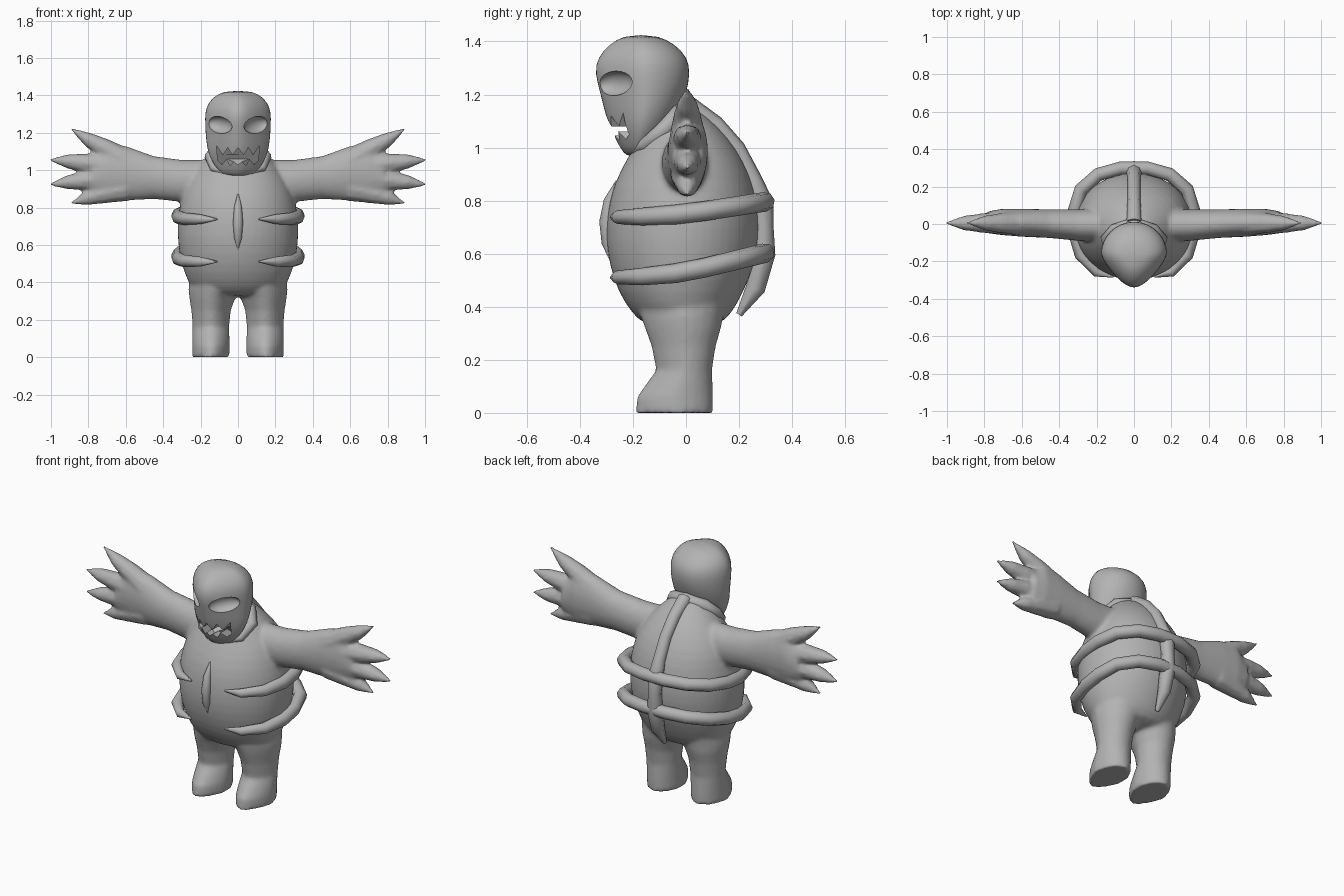
import bpy, bmesh, math

cube = bpy.data.objects.get("Cube")
if cube:
    bpy.data.objects.remove(cube, do_unlink=True)

grey = bpy.data.materials.new("plain grey")
grey.use_nodes = True
colour = (0.45, 0.45, 0.45, 1)
grey.diffuse_color = colour
grey.node_tree.nodes["Principled BSDF"].inputs["Base Color"].default_value = colour


def add(name, data):
    obj = bpy.data.objects.new(name, data)
    bpy.context.scene.collection.objects.link(obj)
    return obj


def select(objs):
    bpy.ops.object.select_all(action='DESELECT')
    for o in objs:
        o.select_set(True)
    bpy.context.view_layer.objects.active = objs[0]


def bake(obj):
    """Turn curves and modifiers into plain mesh."""
    select([obj])
    bpy.ops.object.convert(target='MESH')
    return obj


def subdivide(obj):
    sub = obj.modifiers.new("round", 'SUBSURF')
    sub.levels = sub.render_levels = 1
    return bake(obj)


def finish(obj, angle=75):
    bake(obj)
    obj.data.materials.clear()
    obj.data.materials.append(grey)
    bpy.ops.object.shade_smooth_by_angle(angle=math.radians(angle))


def loft(name, rings):
    """Closed skin through rings of points."""
    bm = bmesh.new()
    loops = [[bm.verts.new(p) for p in ring] for ring in rings]
    n = len(loops[0])
    for a, b in zip(loops, loops[1:]):
        for i in range(n):
            j = (i + 1) % n
            bm.faces.new((a[i], a[j], b[j], b[i]))
    bm.faces.new(loops[0])
    bm.faces.new(loops[-1])
    bmesh.ops.recalc_face_normals(bm, faces=bm.faces)
    mesh = bpy.data.meshes.new(name)
    bm.to_mesh(mesh)
    bm.free()
    return add(name, mesh)


def level_ring(z, front, back, half, centre=0, pinch=0, n=24):
    """Flat oval at one height; pinch narrows its front."""
    pts = []
    for i in range(n):
        t = math.tau * i / n
        c, s = math.cos(t), math.sin(t)
        squeeze = 1 - pinch * max(-s, 0)
        pts.append((centre + half * c * squeeze,
                    (front + back) / 2 + (back - front) / 2 * s, z))
    return pts


def arm_ring(x, low, high, front, back, n=24):
    turns = [math.tau * i / n for i in range(n)]
    return [(x, (front + back) / 2 + (back - front) / 2 * math.cos(t),
             (low + high) / 2 + (high - low) / 2 * math.sin(t)) for t in turns]


def tube(name, points, radii):
    """Round bar through points with a radius at each."""
    curve = bpy.data.curves.new(name, 'CURVE')
    curve.dimensions = '3D'
    curve.bevel_depth = 1
    curve.bevel_resolution = 2
    curve.use_fill_caps = True
    spline = curve.splines.new('POLY')
    spline.points.add(len(points) - 1)
    for sp, p, r in zip(spline.points, points, radii):
        sp.co = (*p, 1)
        sp.radius = r
    return bake(add(name, curve))


# Torso
TORSO = [(.32, -.15, .12, .2), (.375, -.205, .175, .255), (.45, -.255, .215, .29),
         (.55, -.29, .26, .317), (.65, -.305, .277, .327), (.75, -.3, .277, .325),
         (.85, -.28, .26, .306), (.95, -.23, .22, .272), (1.04, -.175, .16, .204),
         (1.11, -.145, .09, .134), (1.165, -.12, .02, .07)]
body = subdivide(loft("body", [level_ring(*r) for r in TORSO]))
limbs = [body]

# Legs, arms and clawed fingers
LEG = [(0, -.19, .102, .1, .145), (.06, -.185, .102, .101, .145), (.11, -.15, .1, .1, .145),
       (.16, -.112, .098, .098, .145), (.25, -.13, .112, .106, .144),
       (.32, -.155, .132, .124, .137), (.36, -.17, .14, .14, .125), (.42, -.18, .15, .13, .13)]
ARM = [(.1, .8, 1.055, -.1, .085), (.3, .83, 1.055, -.09, .078),
       (.45, .845, 1.075, -.075, .078), (.6, .837, 1.13, -.068, .082),
       (.7, .835, 1.14, -.06, .082), (.78, .865, 1.065, -.05, .068)]
FINGERS = [((.6, 1.05), (.72, 1.12), (.8, 1.163), (.9, 1.226)),
           ((.63, 1.02), (.81, 1.037), (.91, 1.047), (1.014, 1.056)),
           ((.63, .95), (.81, .945), (.91, .935), (1.014, .922)),
           ((.6, .9), (.73, .873), (.81, .85), (.898, .82))]
for s in (1, -1):
    limbs.append(loft("leg", [level_ring(*r[:4], centre=s * r[4], pinch=.25) for r in LEG]))
    limbs.append(loft("arm", [arm_ring(s * r[0], *r[1:]) for r in ARM]))
    for path in FINGERS:
        pts = [(s * x, 0.005, z) for x, z in path]
        limbs.append(tube("finger", pts, (.068, .054, .04, .004)))

# Fuse the limbs into one smooth skin
select(limbs)
bpy.ops.object.join()
remesh = body.modifiers.new("fuse", 'REMESH')
remesh.mode = 'VOXEL'
remesh.voxel_size = .011
soften = body.modifiers.new("soften", 'SMOOTH')
soften.factor = .5
soften.iterations = 6
finish(body, 60)

# Head
HEAD = [(.965, -.225, -.16, .07), (1.0, -.25, -.12, .112), (1.06, -.28, -.07, .15),
        (1.12, -.305, -.035, .17), (1.2, -.322, .003, .177), (1.28, -.347, .018, .181),
        (1.34, -.335, .008, .174), (1.39, -.29, -.04, .138), (1.425, -.23, -.11, .075)]
head = subdivide(loft("head", [level_ring(*r, pinch=.42) for r in HEAD]))

# Eye sockets and jagged mouth are cut from the head
cutters = []
for s in (1, -1):
    bpy.ops.mesh.primitive_uv_sphere_add(segments=24, ring_count=12, radius=1,
                                         location=(s * .098, -.268, 1.242),
                                         rotation=(0, s * math.radians(-6), s * math.radians(45)))
    eye = bpy.context.object
    eye.name = "eye_cutter"
    eye.scale = (.088, .04, .046)
    cutters.append(eye)
half = [(0, 1.12), (.03, 1.08), (.055, 1.12), (.08, 1.08), (.115, 1.13),
        (.108, 1.05), (.085, 1.03), (.062, 1.06), (.042, 1.025), (.02, 1.045), (0, 1.03)]
outline = half + [(-x, z) for x, z in half[-2:0:-1]]
mouth_front = [(x, -.5, z) for x, z in outline]
mouth_back = [(x, -.262 + (1.12 - z) * .45 + abs(x) * .7, z) for x, z in outline]
cutters.append(loft("mouth_cutter", [mouth_front, mouth_back]))
for c in cutters:
    c.hide_render = True
    cut = head.modifiers.new("cut", 'BOOLEAN')
    cut.operation = 'DIFFERENCE'
    cut.solver = 'EXACT'
    cut.object = c
finish(head, 35)
for c in cutters:
    bpy.data.objects.remove(c, do_unlink=True)

# Ribs wrap from the back to tapered tips on the belly
RIB = [(.11, -.283), (.2, -.258), (.285, -.165), (.318, -.04), (.318, .07),
       (.283, .185), (.19, .265), (.07, .298)]
for name, base, rise in (("upper_rib", .75, .046), ("lower_rib", .53, .073)):
    side = [(x, y, base + rise * max(y, -.2) / .3 * (1 if y > 0 else .4)) for x, y in RIB]
    path = side + [(-x, y, z) for x, y, z in reversed(side)]
    sizes = [.004, .026, .033] + [.037] * 5
    finish(tube(name, path, sizes + sizes[::-1]))

# Spine
SPINE = [(.005, 1.155), (.11, 1.085), (.19, .995), (.25, .88), (.285, .79), (.292, .7),
         (.292, .6), (.262, .47), (.2, .37)]
finish(tube("spine", [(0, y, z) for y, z in SPINE],
            (.042, .036, .035, .036, .045, .038, .045, .037, .012)))

# Breastbone
CHEST = [(-.285, .575), (-.297, .64), (-.3, .72), (-.289, .8), (-.262, .875)]
finish(tube("breastbone", [(0, y, z) for y, z in CHEST], (.003, .021, .027, .021, .003)))

# Collar around the neck
COLLAR = [(.07, -.195, .985), (.125, -.155, 1.01), (.147, -.08, 1.07), (.1, -.03, 1.125)]
ring = COLLAR + [(0, .005, 1.15)] + [(-x, y, z) for x, y, z in reversed(COLLAR)]
finish(tube("collar", ring, (.008, .025, .033, .035, .035, .035, .033, .025, .008)))
